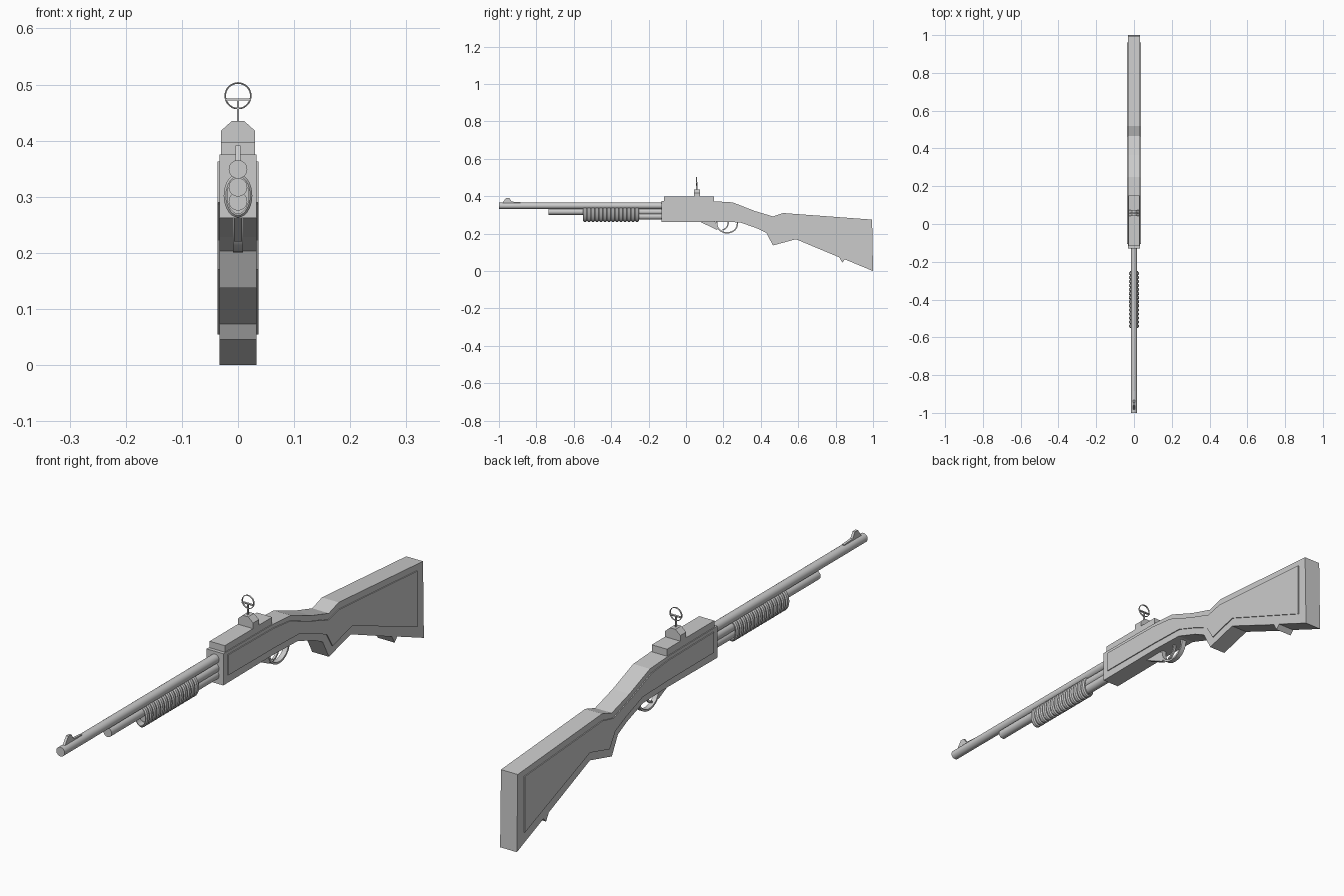
import bpy, bmesh, math

if "Cube" in bpy.data.objects:
    bpy.data.objects.remove(bpy.data.objects["Cube"])

def make(name, bm, smooth=False):
    bmesh.ops.recalc_face_normals(bm, faces=bm.faces)
    me = bpy.data.meshes.new(name)
    bm.to_mesh(me)
    bm.free()
    ob = bpy.data.objects.new(name, me)
    bpy.context.collection.objects.link(ob)
    if smooth:
        bpy.context.view_layer.objects.active = ob
        ob.select_set(True)
        bpy.ops.object.shade_smooth_by_angle(angle=math.radians(35))
        ob.select_set(False)
    return ob

def prism(name, pts, half, axis='X', lo=None, smooth=False):
    """Closed profile extruded: (y, z) along X, or (x, z) along Y."""
    a, b = (-half, half) if lo is None else (lo, half)
    bm = bmesh.new()
    put = (lambda p, t: (t, p[0], p[1])) if axis == 'X' else (lambda p, t: (p[0], t, p[1]))
    va = [bm.verts.new(put(p, a)) for p in pts]
    vb = [bm.verts.new(put(p, b)) for p in pts]
    bm.faces.new(va)
    bm.faces.new(vb[::-1])
    for i in range(len(pts)):
        j = (i + 1) % len(pts)
        bm.faces.new((va[i], va[j], vb[j], vb[i]))
    return make(name, bm, smooth)

def lathe(name, rings, zc, segs=24):
    """Rings of (y, half width, half height) joined along Y; the list closes at both ends."""
    bm = bmesh.new()
    loops = [[bm.verts.new((rx * math.cos(2 * math.pi * k / segs), y,
                            zc + rz * math.sin(2 * math.pi * k / segs)))
              for k in range(segs)] for y, rx, rz in rings]
    for A, B in zip(loops, loops[1:]):
        for k in range(segs):
            bm.faces.new((A[k], A[(k + 1) % segs], B[(k + 1) % segs], B[k]))
    bm.faces.new(loops[0])
    bm.faces.new(loops[-1][::-1])
    return make(name, bm, True)

def band(path, t):
    """Thin closed outline around an open path, thickness t."""
    out, inn = [], []
    for i, (y, z) in enumerate(path):
        p, q = path[max(i - 1, 0)], path[min(i + 1, len(path) - 1)]
        dy, dz = q[0] - p[0], q[1] - p[1]
        l = math.hypot(dy, dz)
        out.append((y + dz / l * t / 2, z - dy / l * t / 2))
        inn.append((y - dz / l * t / 2, z + dy / l * t / 2))
    return out + inn[::-1]

# receiver and stock in one silhouette
prism("receiver_and_stock", [
    (-0.13, 0.262), (-0.13, 0.375), (0.15, 0.373), (0.25, 0.367), (0.365, 0.322),
    (0.465, 0.292), (0.52, 0.31), (0.995, 0.275), (1.0, 0.0), (0.85, 0.062),
    (0.835, 0.046), (0.82, 0.073), (0.588, 0.17), (0.465, 0.137), (0.43, 0.203),
    (0.38, 0.228), (0.29, 0.26), (0.155, 0.264)], 0.033)

# raised side panels
panel = [(-0.105, 0.29), (-0.105, 0.363), (0.15, 0.36), (0.245, 0.35), (0.36, 0.305),
         (0.46, 0.272), (0.52, 0.286), (0.96, 0.255), (0.96, 0.055), (0.592, 0.2),
         (0.482, 0.17), (0.45, 0.222), (0.385, 0.252), (0.295, 0.285), (0.155, 0.289)]
for name, s in (("panel_left", -1), ("panel_right", 1)):
    prism(name, panel, s * 0.0365, lo=s * 0.03)

# top rail and rear sight block
prism("top_rail", [(-0.117, 0.37), (-0.117, 0.398), (0.15, 0.398), (0.15, 0.37)], 0.03)
prism("rear_sight_block", [(-0.03, 0.395), (-0.03, 0.418), (-0.011, 0.435), (0.011, 0.435),
                           (0.03, 0.418), (0.03, 0.395)], 0.075, 'Y', lo=0.042)

# ring sight with post and crossbar
bpy.ops.mesh.primitive_torus_add(location=(0, 0.057, 0.48), rotation=(math.pi / 2, 0, 0),
                                 major_radius=0.0228, minor_radius=0.0014,
                                 major_segments=32, minor_segments=6)
ring = bpy.context.object
ring.name = "sight_ring"
ring.scale.z = 2.5
prism("sight_post", [(0.053, 0.43), (0.053, 0.474), (0.061, 0.474), (0.061, 0.43)], 0.0015)
prism("sight_crossbar", [(0.053, 0.472), (0.053, 0.475), (0.061, 0.475), (0.061, 0.472)], 0.0228)

# barrel, magazine tube and lower rod
for name, y0, zc, r in (("barrel", -1.0, 0.349, 0.0165),
                        ("magazine_tube", -0.735, 0.317, 0.0165),
                        ("pump_rod", -0.53, 0.292, 0.0165)):
    lathe(name, [(y0, r, r), (-0.12, r, r)], zc)

# front sight
prism("front_sight", [(-0.985, 0.36), (-0.962, 0.391), (-0.945, 0.391), (-0.932, 0.371),
                      (-0.885, 0.368), (-0.885, 0.36)], 0.0045)

# ribbed pump grip, recessed at both ends
n, y0, pitch = 14, -0.55, 0.3 / 14
rings = [(-0.52, 0.019, 0.032), (-0.55, 0.019, 0.032)]
for i in range(n):
    for f, d in ((0, 0.004), (0.2, 0.0), (0.7, 0.0), (0.9, 0.004)):
        rings.append((y0 + (i + f) * pitch, 0.0255 - d, 0.039 - d))
rings += [(-0.25, 0.0215, 0.035), (-0.25, 0.019, 0.032), (-0.27, 0.019, 0.032)]
lathe("pump_grip", rings, 0.302, 28)

# trigger guard loop, front wedge and trigger
arc = [(0.22 + 0.055 * math.cos(a), 0.252 + 0.048 * math.sin(a))
       for a in [math.pi + math.pi * k / 14 for k in range(15)]]
prism("trigger_guard", band([(0.165, 0.268)] + arc + [(0.275, 0.268)], 0.007), 0.009, smooth=True)
prism("guard_wedge", [(0.07, 0.266), (0.165, 0.22), (0.172, 0.226), (0.155, 0.266)], 0.007)
prism("trigger", band([(0.226, 0.27), (0.225, 0.25), (0.219, 0.235), (0.207, 0.224),
                       (0.195, 0.22)], 0.007), 0.004, smooth=True)
